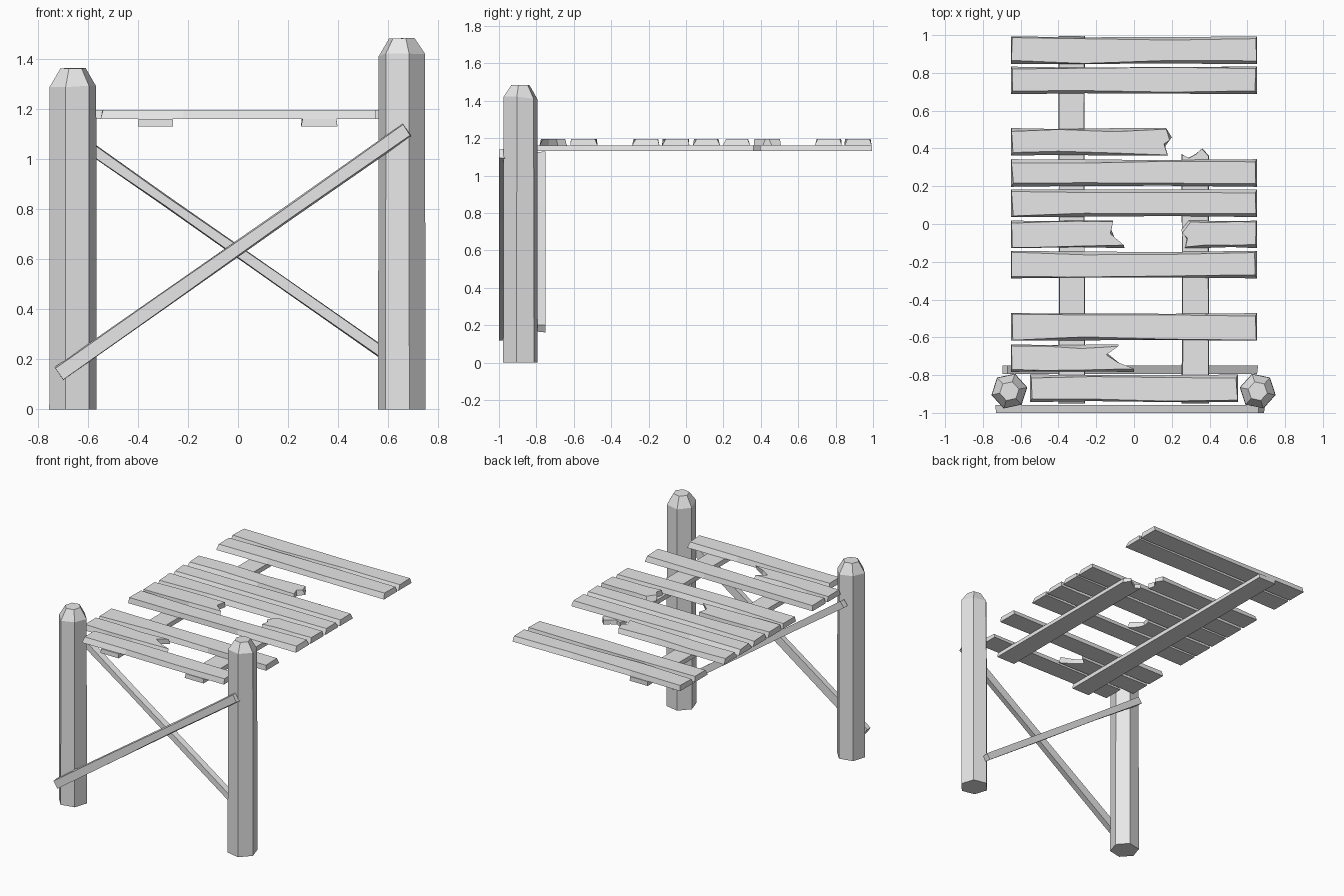
import bpy, bmesh, math, random
from mathutils import Matrix, Vector

random.seed(4)
if "Cube" in bpy.data.objects:
    bpy.data.objects.remove(bpy.data.objects["Cube"], do_unlink=True)

# Single weathered wood colour
wood = bpy.data.materials.new("grey_wood")
wood.use_nodes = True
wood.diffuse_color = (0.8, 0.8, 0.8, 1)
wood.node_tree.nodes["Principled BSDF"].inputs["Base Color"].default_value = (0.8, 0.8, 0.8, 1)


def loft(name, rings, matrix=Matrix()):
    """Closed solid through rings of equal point count."""
    bm = bmesh.new()
    loops = [[bm.verts.new(matrix @ Vector(p)) for p in ring] for ring in rings]
    for low, high in zip(loops, loops[1:]):
        for i in range(len(low)):
            j = (i + 1) % len(low)
            bm.faces.new((low[i], low[j], high[j], high[i]))
    bm.faces.new(loops[0][::-1])
    bm.faces.new(loops[-1])
    bmesh.ops.recalc_face_normals(bm, faces=bm.faces)
    mesh = bpy.data.meshes.new(name)
    bm.to_mesh(mesh)
    bm.free()
    mesh.materials.append(wood)
    obj = bpy.data.objects.new(name, mesh)
    bpy.context.collection.objects.link(obj)
    return obj


def board(name, start, end, half, thick, matrix, start_cut=(0, 0), end_cut=(0, 0),
          wobble=0.006, chip=0.02):
    """Hewn board along local x; cuts shift the end points to make broken ends."""
    def end_points(u, cut):
        n = len(cut) - 1
        return [(u + d, -half + 2 * half * i / n) for i, d in enumerate(cut)]

    first, last = end_points(start, start_cut), end_points(end, end_cut)
    inner = [start + (end - start) * t for t in (0.3, 0.65)]
    edge = lambda s: [(u, s * (half - random.uniform(0, wobble))) for u in inner]
    outline = edge(-1) + last + edge(1)[::-1] + first[::-1]
    bottom = [(u, v, 0) for u, v in outline]
    top = []
    middle = (start + end) / 2
    for u, v in outline:
        inset = random.uniform(0.1, 1) * chip
        pull = random.uniform(0, 0.6) * chip if u not in inner else 0
        top.append((u - math.copysign(pull, u - middle),
                    v - math.copysign(min(inset, abs(v)), v), thick))
    return loft(name, [bottom, top], matrix)


def post(name, x, height, turn):
    """Six-sided post with a chipped, narrowing top."""
    rings = []
    for z, radius, rough in ((0, 0.097, 0), (height - 0.06, 0.095, 0.018), (height, 0.052, 0.004)):
        rings.append([(radius * math.cos(a), radius * math.sin(a),
                       z + random.uniform(-rough, 0) if rough else z)
                      for a in (math.radians(turn + 60 * k) for k in range(6))])
    return loft(name, rings, Matrix.Translation((x, -0.885, 0)))


# Posts
post("right_post", -0.66, 1.365, 12)
post("left_post", 0.655, 1.485, 48)

# Deck planks: name, centre y, start x, end x, start break, end break
straight = (0, 0)
planks = [
    ("plank_1", -0.87, -0.55, 0.55, straight, straight),
    ("broken_plank_2", -0.71, -0.65, -0.08, straight, (0.08, 0, -0.06, 0)),
    ("plank_3", -0.545, -0.65, 0.65, straight, straight),
    ("plank_4", -0.215, -0.65, 0.65, straight, straight),
    ("broken_plank_5_right", -0.055, -0.65, -0.11, straight, (0.06, 0.01, -0.01, 0)),
    ("broken_plank_5_left", -0.055, 0.27, 0.65, (0, 0.01, -0.02, 0.02), straight),
    ("plank_6", 0.11, -0.65, 0.65, straight, straight),
    ("plank_7", 0.27, -0.65, 0.65, straight, straight),
    ("broken_plank_8", 0.435, -0.65, 0.18, straight, (0, -0.015, 0.02, -0.01)),
    ("plank_9", 0.76, -0.65, 0.65, straight, straight),
    ("plank_10", 0.92, -0.65, 0.65, straight, straight),
]
for name, y, x0, x1, cut0, cut1 in planks:
    board(name, x0, x1, 0.073, 0.036, Matrix.Translation((0, y, 1.16)), cut0, cut1)

# Long beams under the deck, the left one snapped off
along_y = Matrix.Rotation(math.pi / 2, 4, "Z")
board("right_beam", -0.95, 0.995, 0.07, 0.03,
      Matrix.Translation((-0.33, 0, 1.13)) @ along_y, wobble=0.003, chip=0.004)
board("left_beam", -0.95, 0.37, 0.073, 0.03,
      Matrix.Translation((0.325, 0, 1.13)) @ along_y,
      end_cut=(-0.01, 0.03, 0, -0.02, 0), wobble=0.003, chip=0.006)


# Crossed braces on the front and back of the posts
def brace(name, y, centre_z, slope, length, half):
    matrix = (Matrix.Translation((-0.02, y, centre_z)) @ Matrix.Rotation(-slope, 4, "Y")
              @ Matrix.Rotation(math.pi / 2, 4, "X"))
    board(name, -length / 2, length / 2, half, 0.043, matrix, wobble=0.003, chip=0.008)


tilt = math.atan2(0.98, 1.4)
brace("front_brace", -0.957, 0.63, tilt, 1.7, 0.031)
brace("back_brace", -0.75, 0.645, -tilt, 1.62, 0.024)
